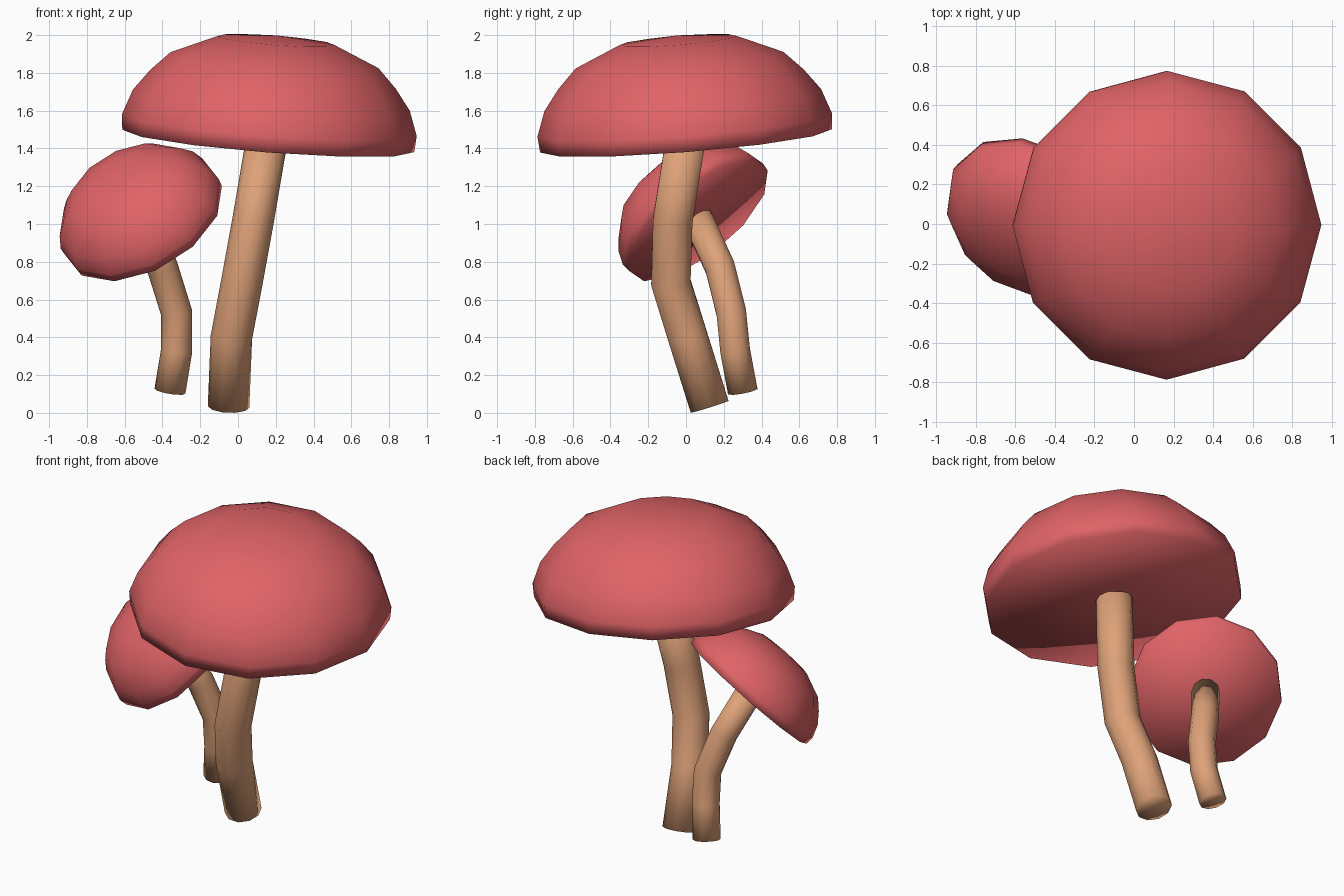
import bpy, bmesh, math
from mathutils import Vector

if "Cube" in bpy.data.objects:
    bpy.data.objects.remove(bpy.data.objects["Cube"])


def material(name, rgb):
    m = bpy.data.materials.new(name)
    m.diffuse_color = (*rgb, 1)
    m.use_nodes = True
    m.node_tree.nodes["Principled BSDF"].inputs["Base Color"].default_value = m.diffuse_color
    return m


RED = material("cap_red", (0.74, 0.125, 0.135))
TAN = material("stem_tan", (0.73, 0.36, 0.19))


def finish(name, bm, mat):
    bmesh.ops.recalc_face_normals(bm, faces=bm.faces)
    for f in bm.faces:
        f.smooth = True
    me = bpy.data.meshes.new(name)
    bm.to_mesh(me)
    bm.free()
    me.materials.append(mat)
    ob = bpy.data.objects.new(name, me)
    bpy.context.collection.objects.link(ob)


def bridge(bm, rings):
    for a, b in zip(rings, rings[1:]):
        n = len(a)
        for i in range(n):
            j = (i + 1) % n
            bm.faces.new((a[i], a[j], b[j], b[i]))


def fan(bm, ring, point):
    c = bm.verts.new(point)
    for i in range(len(ring)):
        bm.faces.new((ring[i], ring[(i + 1) % len(ring)], c))


# Dome profile as (radius, height) from rim to crown, for the large cap
DOME = [(0.775, 0), (0.782, 0.085), (0.735, 0.217), (0.652, 0.328),
        (0.552, 0.43), (0.31, 0.535)]
CROWN = 0.562


def cap(name, centre, axis, scale, sides=12):
    rot = Vector((0, 0, 1)).rotation_difference(Vector(axis))
    c = Vector(centre)

    def place(x, y, z):
        return c + rot @ (Vector((x, y, z)) * scale)

    bm = bmesh.new()
    rings = [[bm.verts.new(place(r * math.cos(2 * math.pi * i / sides),
                                 r * math.sin(2 * math.pi * i / sides), z))
              for i in range(sides)] for r, z in DOME]
    bridge(bm, rings)
    fan(bm, rings[-1], place(0, 0, CROWN))   # crown
    fan(bm, rings[0], place(0, 0, 0))        # underside
    finish(name, bm, RED)


def stem(name, path, radius, sides=10):
    pts = [Vector(p) for p in path]
    bm = bmesh.new()
    rings = []
    for k, p in enumerate(pts):
        t = (pts[min(k + 1, len(pts) - 1)] - pts[max(k - 1, 0)]).normalized()
        rot = Vector((0, 0, 1)).rotation_difference(t)
        rings.append([bm.verts.new(p + rot @ Vector((
            radius * math.cos(2 * math.pi * i / sides),
            radius * math.sin(2 * math.pi * i / sides), 0)))
            for i in range(sides)])
    bridge(bm, rings)
    fan(bm, rings[0], pts[0])
    fan(bm, rings[-1], pts[-1])
    finish(name, bm, TAN)


# Large mushroom
cap("large_cap", (0.16, 0, 1.44), (0.077, -0.08, 1), 1.0)
stem("large_stem", [(-0.05, 0.125, 0.033), (-0.035, 0.01, 0.4), (0.02, -0.08, 0.69),
                    (0.08, -0.07, 1.02), (0.155, 0.0, 1.46)], 0.11)

# Small leaning mushroom
cap("small_cap", (-0.50, 0.065, 1.018), (-0.4, -0.58, 0.71), 0.59)
stem("small_stem", [(-0.36, 0.30, 0.115), (-0.325, 0.26, 0.33), (-0.325, 0.24, 0.53),
                    (-0.40, 0.18, 0.77), (-0.505, 0.06, 1.03)], 0.083)
